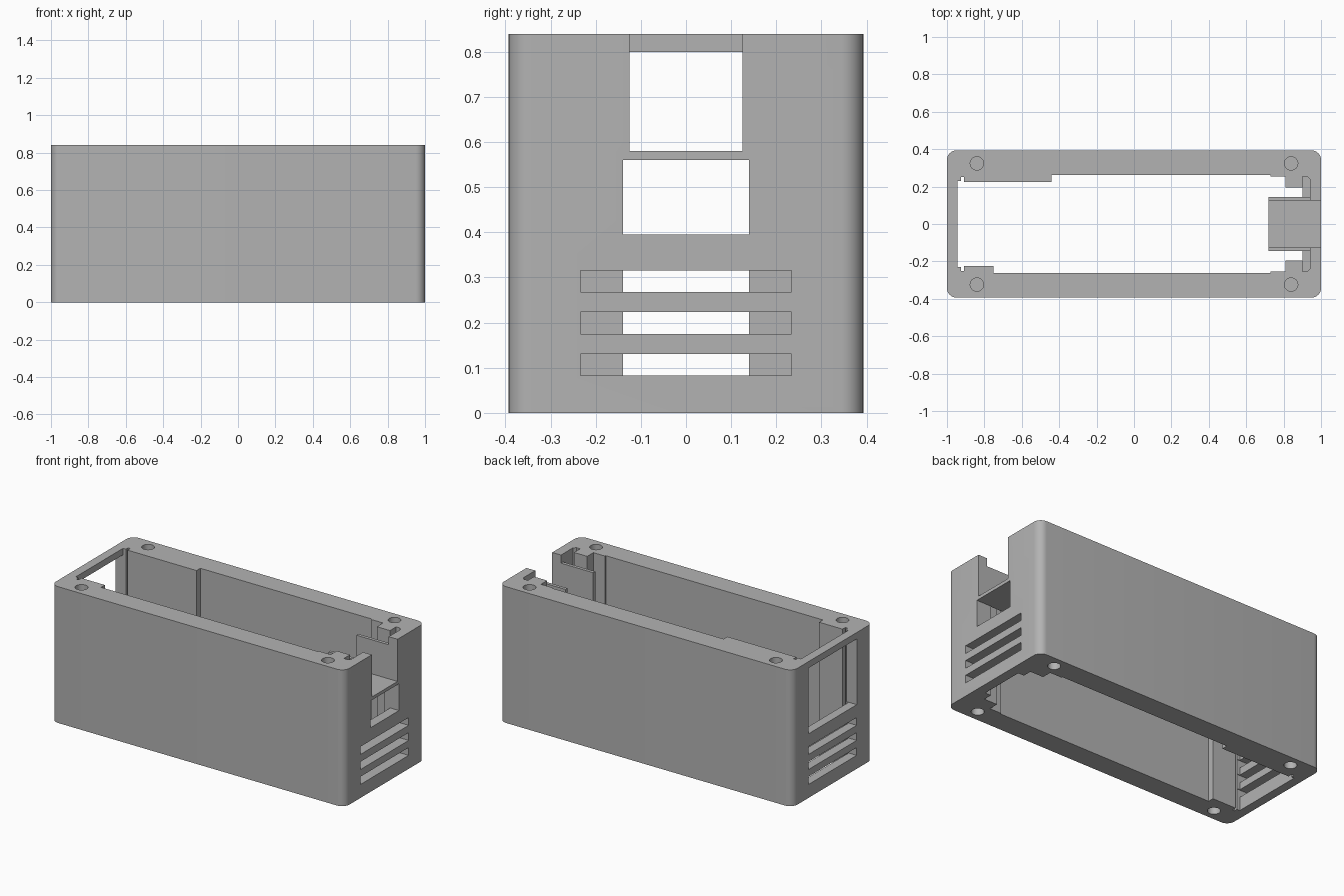
import bpy, bmesh, math

if "Cube" in bpy.data.objects:
    bpy.data.objects.remove(bpy.data.objects["Cube"])

H, W = 0.84, 0.393
grey = bpy.data.materials.new("plain grey")
grey.diffuse_color = (0.45, 0.45, 0.45, 1)
grey.use_nodes = True
grey.node_tree.nodes["Principled BSDF"].inputs["Base Color"].default_value = grey.diffuse_color


def prism(name, pts, z0, z1):
    """Extrude a closed xy outline from z0 to z1."""
    bm = bmesh.new()
    face = bm.faces.new([bm.verts.new((x, y, z0)) for x, y in pts])
    ext = bmesh.ops.extrude_face_region(bm, geom=[face])
    for v in ext["geom"]:
        if isinstance(v, bmesh.types.BMVert):
            v.co.z = z1
    bmesh.ops.recalc_face_normals(bm, faces=bm.faces)
    me = bpy.data.meshes.new(name)
    bm.to_mesh(me)
    bm.free()
    ob = bpy.data.objects.new(name, me)
    bpy.context.collection.objects.link(ob)
    me.materials.append(grey)
    return ob


def box(name, x0, x1, y0, y1, z0, z1):
    return prism(name, [(x0, y0), (x1, y0), (x1, y1), (x0, y1)], z0, z1)


def circle(cx, cy, r, n=24):
    return [(cx + r * math.cos(2 * math.pi * i / n),
             cy + r * math.sin(2 * math.pi * i / n)) for i in range(n)]


def rounded_rect(hx, hy, r, n=8):
    pts = []
    for q, (sx, sy) in enumerate([(1, 1), (-1, 1), (-1, -1), (1, -1)]):
        for i in range(n + 1):
            a = math.pi / 2 * (q + i / n)
            pts.append((sx * (hx - r) + r * math.cos(a), sy * (hy - r) + r * math.sin(a)))
    return pts


def cavity_side(s, guide_end):
    """Half of the inner outline, from the right wall to the left wall."""
    half = [(.94, .24), (.925, .255), (.9, .255), (.9, .195), (.81, .195), (.81, .255),
            (.73, .255), (.73, .262), (guide_end, .262), (guide_end, .225), (-.91, .225),
            (-.91, .252), (-.925, .252), (-.925, .23), (-.945, .23)]
    return [(x, s * y) for x, y in half]


# Outer shell
case = prism("case_shell", rounded_rect(1, W, 0.05), 0, H)

# Inner cavity with board guides, open at top and bottom
cutters = [prism("cavity_cutter",
                 cavity_side(1, -.44) + cavity_side(-1, -.75)[::-1], -.1, H + .1)]

# End wall openings
cutters.append(box("left_window_cutter", -1.1, -.93, -.235, .235, .395, .80))
cutters.append(box("right_window_cutter", .93, 1.1, -.14, .14, .395, .56))
cutters.append(box("right_notch_cutter", .93, 1.1, -.125, .125, .58, H + .1))
for z in (.083, .175, .268):
    for x0, x1 in ((-1.1, -.93), (.93, 1.1)):
        cutters.append(box("vent_cutter", x0, x1, -.234, .234, z, z + .048))

# Blind screw holes in both rims
for x in (-.84, .84):
    for y in (-.324, .324):
        for z0, z1 in ((-.1, .15), (H - .15, H + .1)):
            cutters.append(prism("screw_hole_cutter", circle(x, y, .036), z0, z1))

for c in cutters:
    m = case.modifiers.new("cut", 'BOOLEAN')
    m.operation, m.solver, m.object = 'DIFFERENCE', 'EXACT', c
bpy.context.view_layer.objects.active = case
case.select_set(True)
for m in list(case.modifiers):
    bpy.ops.object.modifier_apply(modifier=m.name)
for c in cutters:
    bpy.data.objects.remove(c, do_unlink=True)
bpy.ops.object.shade_smooth_by_angle(angle=math.radians(30))

# Connector tray behind the right notch
box("tray_floor", .72, .94, -.145, .145, .56, .58)
for side, s in (("front", -1), ("back", 1)):
    y0, y1 = sorted((s * .125, s * .145))
    box(side + "_tray_wall", .72, .94, y0, y1, .58, .79)
    # Posts behind the right vents
    y0, y1 = sorted((s * .14, s * .255))
    box(side + "_board_stop", .9, .94, y0, y1, 0, .56)
